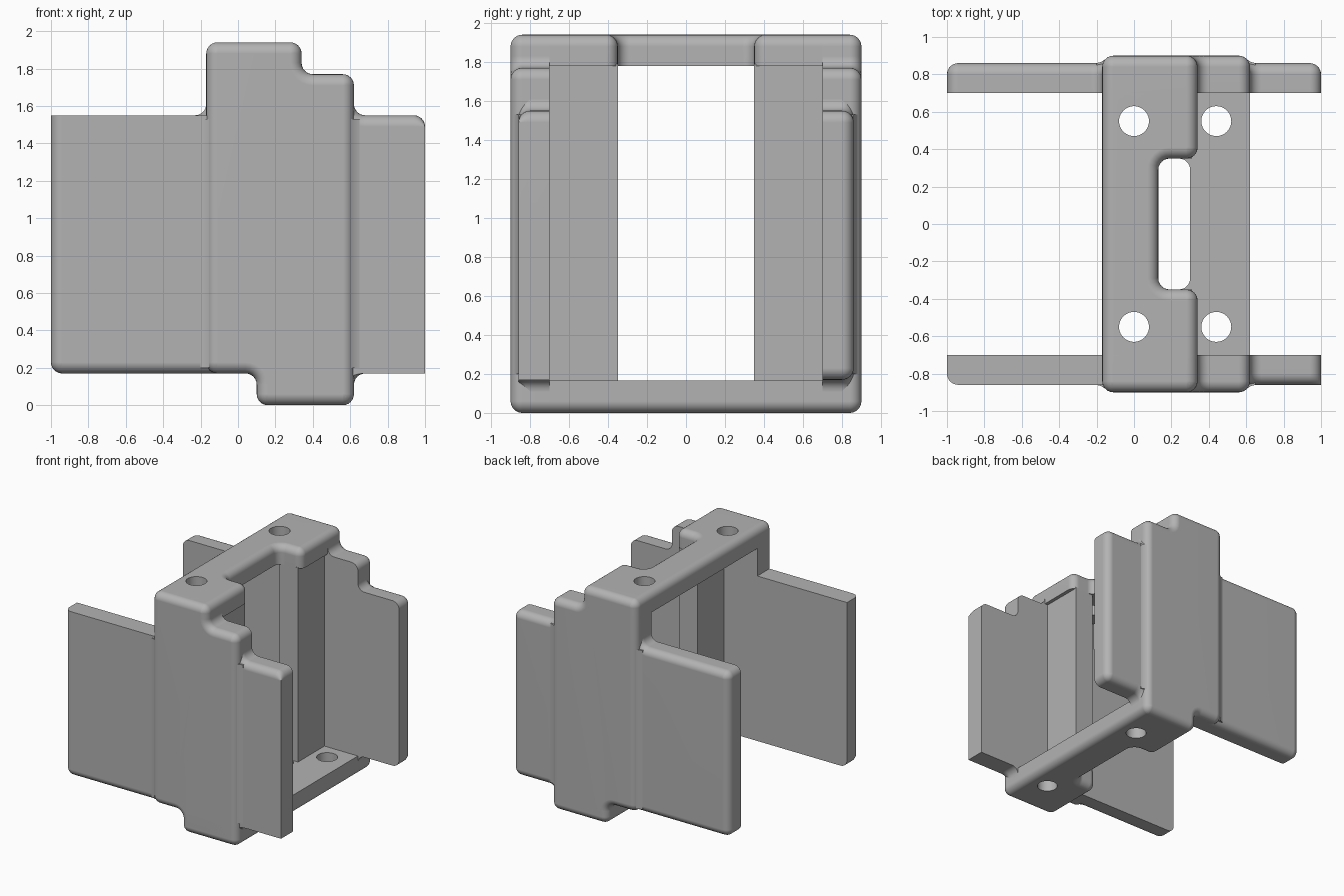
import bpy, bmesh, math
from mathutils import Vector

if "Cube" in bpy.data.objects:
    bpy.data.objects.remove(bpy.data.objects["Cube"], do_unlink=True)

R = 0.06      # fillet radius
SEG = 6       # segments per fillet

grey = bpy.data.materials.new("plain_grey")
grey.use_nodes = True
grey.diffuse_color = (0.45, 0.45, 0.45, 1)
grey.node_tree.nodes["Principled BSDF"].inputs["Base Color"].default_value = (0.45, 0.45, 0.45, 1)


def rounded_loop(pts, inset, sharp, hard):
    """Counter-clockwise right-angled outline with filleted corners, moved inwards."""
    loop, n = [], len(pts)
    for i in range(n):
        p = Vector(pts[i])
        a = (p - Vector(pts[i - 1])).normalized()
        b = (Vector(pts[(i + 1) % n]) - p).normalized()
        wa = 0 if (i - 1) % n in hard else inset
        wb = 0 if i in hard else inset
        side = 1 if a.cross(b) > 0 else -1
        for k in range(SEG + 1):
            t = math.pi / 2 * k / SEG
            if i in sharp:
                loop.append(p + Vector((-a.y, a.x)) * wa + Vector((-b.y, b.x)) * wb)
            else:
                loop.append(p + (b - a) * R - b * (R - side * wa) * math.cos(t)
                            + a * (R - side * wb) * math.sin(t))
    return loop


def prism(name, pts, w0, w1, along="z", soft=R, sharp=(), hard=()):
    """Extrude an outline from w0 to w1, rounding the rim at w1."""
    rings = [(w0, 0)]
    step = math.copysign(soft, w1 - w0)
    for k in range(SEG + 1 if soft else 1):
        t = math.pi / 2 * k / SEG
        rings.append((w1 - step * (1 - math.sin(t)), soft * (1 - math.cos(t))))
    bm = bmesh.new()
    loops = []
    for w, inset in rings:
        outline = rounded_loop(pts, inset, sharp, hard)
        loops.append([bm.verts.new((u, w, v) if along == "y" else (u, v, w)) for u, v in outline])
    for low, high in zip(loops, loops[1:]):
        for i in range(len(low)):
            bm.faces.new((low[i - 1], low[i], high[i], high[i - 1]))
    bm.faces.new(loops[0])
    bm.faces.new(loops[-1])
    bmesh.ops.remove_doubles(bm, verts=bm.verts, dist=1e-5)
    bmesh.ops.recalc_face_normals(bm, faces=bm.faces)
    mesh = bpy.data.meshes.new(name)
    bm.to_mesh(mesh)
    bm.free()
    mesh.materials.append(grey)
    obj = bpy.data.objects.new(name, mesh)
    bpy.context.collection.objects.link(obj)
    return obj


def activate(obj):
    bpy.ops.object.select_all(action="DESELECT")
    obj.select_set(True)
    bpy.context.view_layer.objects.active = obj


def drill(obj, x, y, z):
    """Cut a round screw hole."""
    bpy.ops.mesh.primitive_cylinder_add(vertices=48, radius=0.08, depth=0.6, location=(x, y, z))
    cutter = bpy.context.object
    cutter.hide_render = True
    cutter.data.materials.append(grey)
    activate(obj)
    mod = obj.modifiers.new("hole", "BOOLEAN")
    mod.operation, mod.solver, mod.object = "DIFFERENCE", "EXACT", cutter
    bpy.ops.object.modifier_apply(modifier=mod.name)
    bpy.data.objects.remove(cutter, do_unlink=True)


parts = []

# Outlines of the side walls, seen from the front
centre = [(-.17, .17), (.1, .17), (.1, 0), (.62, 0), (.62, 1.77), (.34, 1.77), (.34, 1.94), (-.17, 1.94)]
long_wing = [(-1, .17), (0, .17), (0, 1.75), (-.17, 1.75), (-.17, 1.55), (-1, 1.55)]
short_wing = [(.4, .04), (.62, .04), (.62, .17), (1, .17), (1, 1.55), (.62, 1.55), (.62, 1.72), (.4, 1.72)]
every = range(8)

for side, s in (("front", -1), ("back", 1)):
    front = s < 0
    parts.append(prism(side + "_wall", centre, .7 * s, .9 * s, "y"))
    # The front wings keep a few crisp edges
    parts.append(prism(side + "_long_wing", long_wing, .7 * s, .86 * s, "y",
                       sharp=(4, 5) if front else (), hard=(4,) if front else ()))
    parts.append(prism(side + "_short_wing", short_wing, .7 * s, .86 * s, "y",
                       sharp=(3,) if front else (), hard=(2, 3) if front else ()))
    # Blend strips where the wings meet the thicker wall
    for label, x, d in (("long", -.17, 1), ("short", .62, -1)):
        strip = [(x - .03 * d, .84 * s), (x - .03 * d, .86 * s), (x - .006 * d, .866 * s),
                 (x + .015 * d, .88 * s), (x + .02 * d, .84 * s)]
        parts.append(prism(f"{side}_{label}_blend", strip, .2, 1.53, soft=0, sharp=every))
    # Inner upright joining the two bridges
    y0, y1 = sorted((.35 * s, .71 * s))
    post = [(.14, y0), (.31, y0), (.31, y1), (.14, y1)]
    parts.append(prism(side + "_inner_post", post, .16, 1.79, soft=0, sharp=every))

# Notched bridges across the top and bottom
top_outline = [(-.17, -.9), (.34, -.9), (.34, -.35), (.13, -.35), (.13, .35), (.34, .35), (.34, .9), (-.17, .9)]
low_outline = [(.1, -.9), (.62, -.9), (.62, .9), (.1, .9), (.1, .35), (.3, .35), (.3, -.35), (.1, -.35)]
top_bridge = prism("top_bridge", top_outline, 1.78, 1.94)
bottom_bridge = prism("bottom_bridge", low_outline, .165, 0)
for y in (-.55, .55):
    drill(top_bridge, 0, y, 1.86)
    drill(bottom_bridge, .44, y, .08)
parts += [top_bridge, bottom_bridge]

# Smooth fillets with flat main faces
for obj in parts:
    activate(obj)
    bpy.ops.object.shade_smooth_by_angle(angle=math.radians(30))
    flat = obj.modifiers.new("even_normals", "WEIGHTED_NORMAL")
    flat.keep_sharp = True
